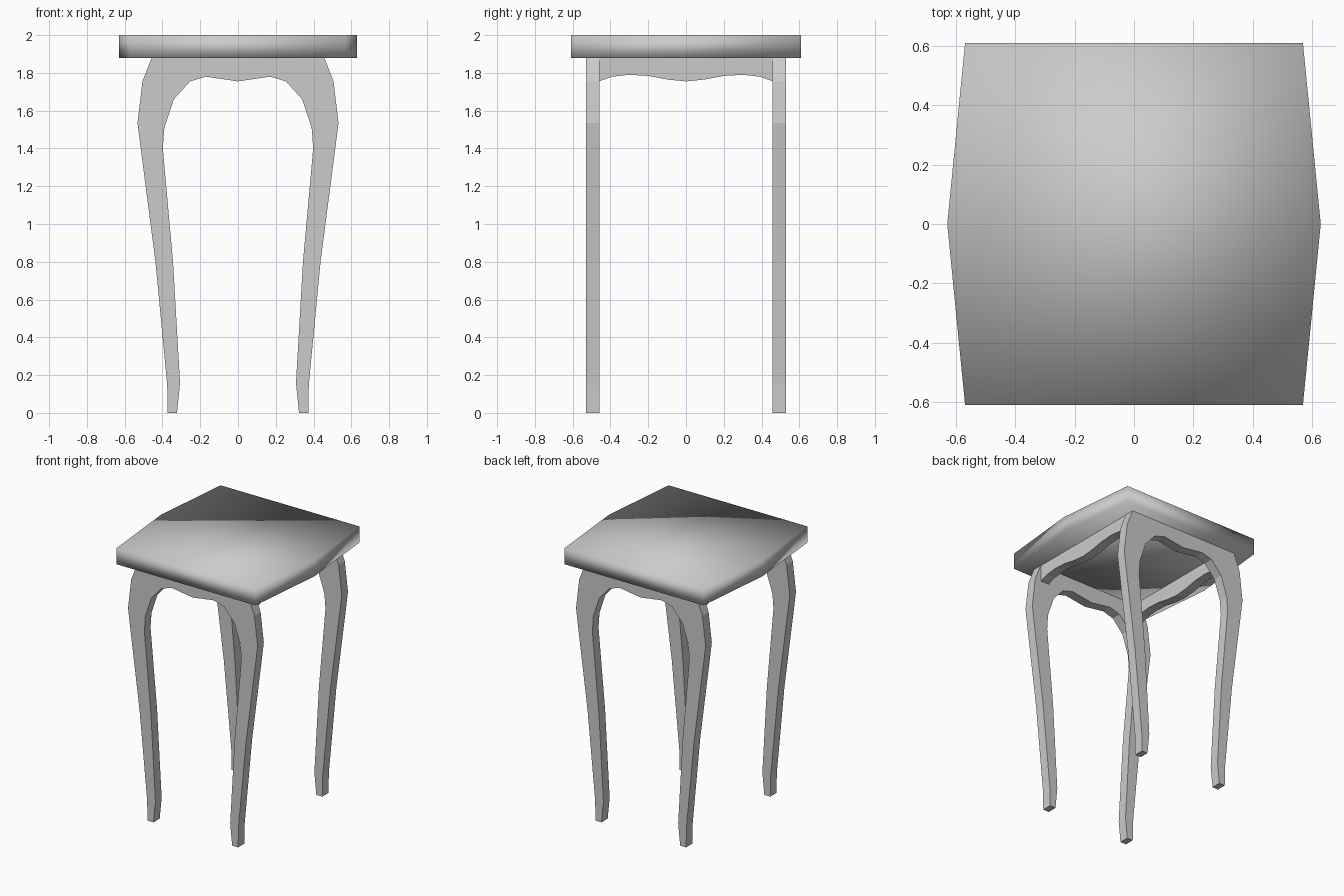
import bpy

cube = bpy.data.objects.get("Cube")
if cube:
    bpy.data.objects.remove(cube, do_unlink=True)

grey = bpy.data.materials.new("plain_grey")
grey.use_nodes = True
grey.diffuse_color = (0.6, 0.6, 0.6, 1)
grey.node_tree.nodes["Principled BSDF"].inputs["Base Color"].default_value = (0.6, 0.6, 0.6, 1)


def mirrored(half):
    """Close a half outline by reflecting it across its first axis."""
    return half + [(-a, b) for a, b in reversed(half) if a > 0]


def slab(name, outline, low, high, place, smooth=False):
    """Extrude a closed outline between two depths."""
    n = len(outline)
    verts = [place(a, b, d) for d in (low, high) for a, b in outline]
    faces = [list(range(n))[::-1], list(range(n, 2 * n))]
    faces += [(i, (i + 1) % n, (i + 1) % n + n, i + n) for i in range(n)]
    mesh = bpy.data.meshes.new(name)
    mesh.from_pydata(verts, [], faces)
    mesh.materials.append(grey)
    obj = bpy.data.objects.new(name, mesh)
    bpy.context.collection.objects.link(obj)
    # Consistent outward normals
    bpy.context.view_layer.objects.active = obj
    obj.select_set(True)
    bpy.ops.object.mode_set(mode='EDIT')
    bpy.ops.mesh.select_all(action='SELECT')
    bpy.ops.mesh.normals_make_consistent(inside=False)
    bpy.ops.object.mode_set(mode='OBJECT')
    obj.select_set(False)
    for poly in mesh.polygons:
        poly.use_smooth = smooth
    return obj


# Seat: six-sided slab with softly shaded edges
slab("seat", [(-.57, -.61), (.57, -.61), (.63, 0), (.57, .61), (-.57, .61), (-.63, 0)],
     1.88, 2.0, lambda a, b, d: (a, b, d), smooth=True)

# Leg frames: two curved legs joined by a scalloped rail
frame = mirrored([(0, 1.755), (.17, 1.78), (.254, 1.755), (.34, 1.66), (.39, 1.51),
                  (.398, 1.4), (.344, .8), (.307, .16), (.323, 0), (.372, 0),
                  (.375, .15), (.437, .8), (.515, 1.4), (.532, 1.535),
                  (.506, 1.755), (.457, 1.88)])
for name, y in (("front_leg_frame", -.53), ("back_leg_frame", .457)):
    slab(name, frame, y, y + .073, lambda a, b, d: (a, d, b))

# Side rails with a wavy lower edge
rail = mirrored([(0, 1.755), (.1, 1.765), (.2, 1.784), (.3, 1.79), (.39, 1.78),
                 (.457, 1.757), (.457, 1.88)])
for name, x in (("right_side_rail", -.455), ("left_side_rail", .385)):
    slab(name, rail, x, x + .07, lambda a, b, d: (d, a, b))
